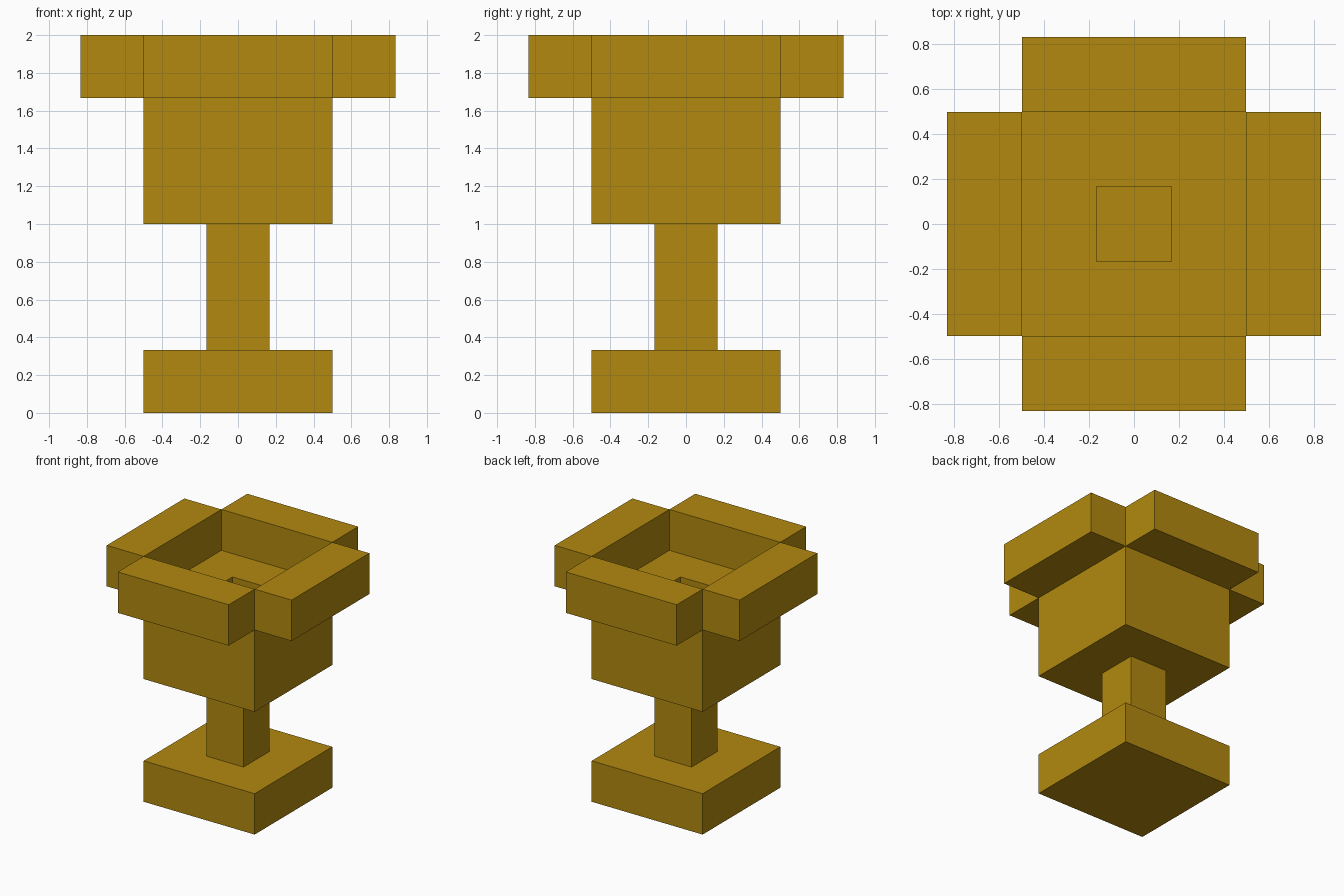
import bpy, bmesh, math
from mathutils import Vector

if "Cube" in bpy.data.objects:
    bpy.data.objects.remove(bpy.data.objects["Cube"])

U = 1 / 3  # one block of the grid the goblet is built on

gold = bpy.data.materials.new("dark gold")
gold.diffuse_color = (0.445, 0.25, 0.0045, 1)
gold.use_nodes = True
gold.node_tree.nodes["Principled BSDF"].inputs["Base Color"].default_value = gold.diffuse_color


def cells(r, z0, z1):
    """Square slab of blocks with half-width r, in layers z0 to z1."""
    return {(x, y, z) for x in range(-r, r + 1)
            for y in range(-r, r + 1) for z in range(z0, z1 + 1)}


# Parts as sets of blocks
parts = {
    "base": cells(1, 0, 0),
    "stem": cells(0, 1, 2),
    # bowl with a one-block well in its floor
    "bowl": cells(1, 3, 4) - {(0, 0, 4)},
}
# Four rim bars, one on each side of the open top
for name, dx, dy in (("rim_right", 1, 0), ("rim_left", -1, 0),
                     ("rim_back", 0, 1), ("rim_front", 0, -1)):
    parts[name] = {(2 * dx + i * dy, 2 * dy + i * dx, 5) for i in (-1, 0, 1)}

filled = set().union(*parts.values())
AXES = [Vector(a) * s for a in ((1, 0, 0), (0, 1, 0), (0, 0, 1)) for s in (1, -1)]


def build(name, blocks):
    """Make the outer skin of a part, skipping faces hidden by other blocks."""
    bm = bmesh.new()
    for c in blocks:
        centre = Vector(c) + Vector((0, 0, 0.5))
        for n in AXES:
            if tuple(int(v) for v in Vector(c) + n) in filled:
                continue
            u = Vector((abs(n.y), abs(n.z), abs(n.x)))
            v = n.cross(u)
            corners = [centre + n / 2 + (u * a + v * b) / 2
                       for a, b in ((-1, -1), (1, -1), (1, 1), (-1, 1))]
            bm.faces.new([bm.verts.new(p * U) for p in corners])
    bmesh.ops.remove_doubles(bm, verts=bm.verts, dist=0.001)
    # Merge the block faces into large flat ones
    bmesh.ops.dissolve_limit(bm, angle_limit=math.radians(1),
                             verts=bm.verts, edges=bm.edges)
    mesh = bpy.data.meshes.new(name)
    bm.to_mesh(mesh)
    bm.free()
    mesh.materials.append(gold)
    bpy.context.collection.objects.link(bpy.data.objects.new(name, mesh))


for part_name, blocks in parts.items():
    build(part_name, blocks)
